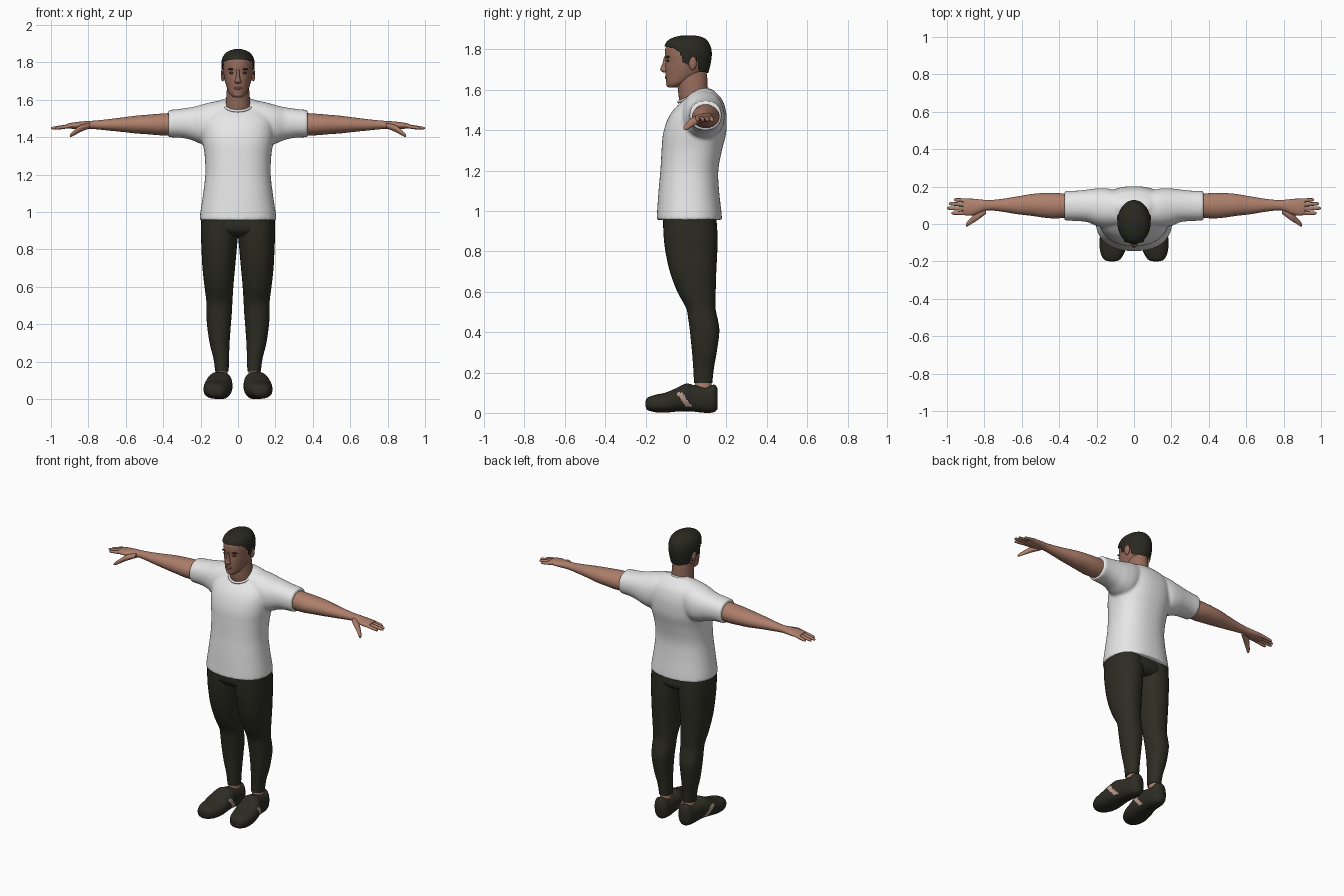
import bpy, bmesh, math


def material(name, r, g, b):
    m = bpy.data.materials.new(name)
    m.diffuse_color = (r, g, b, 1)
    return m


SKIN = material("skin", 0.42, 0.21, 0.145)
FACE = material("face skin", 0.31, 0.15, 0.105)
SHIRT = material("white cotton", 0.80, 0.80, 0.80)
PANTS = material("dark olive cloth", 0.026, 0.026, 0.017)
HAIR = material("dark hair", 0.022, 0.022, 0.015)
SHOE = material("dark shoe", 0.026, 0.025, 0.017)
PATCH = material("tan shoe stripe", 0.48, 0.33, 0.26)
LIPS = material("lips", 0.22, 0.08, 0.06)
EYE = material("eye", 0.06, 0.04, 0.035)


def finish(name, bm, mats):
    bmesh.ops.recalc_face_normals(bm, faces=bm.faces)
    me = bpy.data.meshes.new(name)
    bm.to_mesh(me)
    bm.free()
    for m in mats:
        me.materials.append(m)
    ob = bpy.data.objects.new(name, me)
    bpy.context.collection.objects.link(ob)
    return ob


def spline(secs, sub):
    """Smooth curve through the section tuples."""
    out = []
    for i in range(len(secs) - 1):
        p0, p1, p2 = secs[max(i - 1, 0)], secs[i], secs[i + 1]
        p3 = secs[min(i + 2, len(secs) - 1)]
        for k in range(sub):
            t = k / sub
            out.append([b + 0.5 * t * (c - a + t * (2 * a - 5 * b + 4 * c - d + t * (3 * (b - c) + d - a)))
                        for a, b, c, d in zip(p0, p1, p2, p3)])
    return out + [list(secs[-1])]


def power(v, e):
    return math.copysign(abs(v) ** (2 / e), v)


def add_loft(bm, axis, secs, n=32, e=2.0, side=1, sub=5):
    """Sections are (position on axis, a0, a1, b0, b1) bounds of an oval."""
    rings = []
    for t, a0, a1, b0, b1 in spline(secs, sub):
        ring = []
        for k in range(n):
            w = 2 * math.pi * k / n
            a = (a0 + a1) / 2 + (a1 - a0) / 2 * power(math.cos(w), e)
            b = (b0 + b1) / 2 + (b1 - b0) / 2 * power(math.sin(w), e)
            x, y, z = {"x": (t, a, b), "y": (a, t, b), "z": (a, b, t)}[axis]
            ring.append(bm.verts.new((x * side, y, z)))
        rings.append(ring)
    for r, s in zip(rings, rings[1:]):
        for k in range(n):
            bm.faces.new((r[k], r[(k + 1) % n], s[(k + 1) % n], s[k]))
    bm.faces.new(rings[0])
    bm.faces.new(rings[-1])


def loft(name, axis, secs, mats, rule=None, **kw):
    bm = bmesh.new()
    add_loft(bm, axis, secs, **kw)
    if rule:
        for f in bm.faces:
            f.material_index = rule(f.calc_center_median())
    return finish(name, bm, mats)


def sym(secs):
    """Sections centred on x = 0: (z, half width, y0, y1)."""
    return [(z, -w, w, a, b) for z, w, a, b in secs]


def ball(name, c, r, mat):
    bm = bmesh.new()
    bmesh.ops.create_uvsphere(bm, u_segments=20, v_segments=12, radius=1)
    for v in bm.verts:
        v.co = [c[i] + v.co[i] * r[i] for i in range(3)]
    return finish(name, bm, [mat])


# Shirt: torso and two sleeves fused into one smooth skin
bm = bmesh.new()
add_loft(bm, "z", sym([(0.955, .206, -.146, .179), (1.0, .201, -.143, .175), (1.1, .186, -.136, .164),
                       (1.2, .175, -.127, .16), (1.3, .178, -.121, .178), (1.38, .19, -.114, .198),
                       (1.45, .195, -.093, .202), (1.5, .19, -.063, .197), (1.55, .165, -.013, .18),
                       (1.585, .12, .03, .15), (1.606, .075, .055, .125)]), n=48, e=2.3)
for s in (1, -1):
    add_loft(bm, "x", [(.06, -.01, .17, 1.42, 1.60), (.14, -.02, .19, 1.36, 1.588), (.2, -.01, .19, 1.365, 1.572),
                       (.25, .01, .184, 1.385, 1.56), (.31, .016, .178, 1.397, 1.551),
                       (.373, .018, .176, 1.399, 1.545)], side=s, e=2.2)
shirt = finish("shirt", bm, [SHIRT])
rm = shirt.modifiers.new("fuse", "REMESH")
rm.mode = "VOXEL"
rm.voxel_size = 0.008
rm.use_smooth_shade = True
sm = shirt.modifiers.new("soften", "SMOOTH")
sm.factor = 0.5
sm.iterations = 6

# Collar rim
bpy.ops.mesh.primitive_torus_add(major_radius=.073, minor_radius=.007, major_segments=40, minor_segments=10,
                                 location=(0, .036, 1.572), rotation=(0.42, 0, 0))
collar = bpy.context.object
collar.name = "shirt_collar"
collar.scale.y = 1.08
collar.data.materials.append(SHIRT)

# Neck and head
loft("neck", "z", sym([(1.5, .07, -.02, .12), (1.56, .067, -.035, .112), (1.6, .064, -.04, .108),
                       (1.65, .06, -.045, .106), (1.7, .055, -.04, .1)]), [FACE])
loft("head", "z", sym([(1.611, .022, -.085, -.05), (1.63, .044, -.096, .0), (1.66, .058, -.101, .06),
                       (1.70, .07, -.103, .104), (1.74, .077, -.101, .115), (1.78, .079, -.105, .117),
                       (1.82, .074, -.096, .108), (1.85, .05, -.06, .08), (1.862, .02, -.02, .04)]),
     [FACE], n=40)
loft("nose", "z", [(1.765, -.008, .008, -.109, -.08), (1.735, -.009, .009, -.115, -.08),
                   (1.71, -.013, .013, -.125, -.08), (1.697, -.018, .018, -.127, -.08),
                   (1.686, -.012, .012, -.113, -.08)], [FACE], n=20)
ball("mouth", (0, -.098, 1.662), (.023, .007, .007), LIPS)
ball("chin", (0, -.083, 1.629), (.026, .015, .016), FACE)
for s, tag in ((1, "left"), (-1, "right")):
    ball(tag + "_eye", (s * .032, -.088, 1.744), (.014, .008, .006), EYE)
    ball(tag + "_eyebrow", (s * .034, -.089, 1.763), (.02, .010, .005), HAIR)
    ball(tag + "_ear", (s * .081, .033, 1.732), (.011, .02, .034), FACE)

# Hair: shell trimmed along a hairline given as (y, z) points
LINE = [(-.2, 1.818), (-.11, 1.816), (-.06, 1.805), (-.03, 1.785), (-.01, 1.73), (.012, 1.725),
        (.03, 1.765), (.05, 1.76), (.065, 1.69), (.2, 1.675)]


def hairline(y):
    for (y0, z0), (y1, z1) in zip(LINE, LINE[1:]):
        if y <= y1:
            return z0 + (z1 - z0) * (y - y0) / (y1 - y0)
    return LINE[-1][1]


bm = bmesh.new()
add_loft(bm, "z", sym([(1.66, .066, -.05, .105), (1.70, .078, -.08, .115), (1.74, .086, -.1, .124),
                       (1.78, .089, -.108, .128), (1.815, .086, -.107, .122), (1.842, .073, -.092, .107),
                       (1.86, .05, -.06, .083), (1.87, .02, -.015, .04)]), n=72, sub=8)
bmesh.ops.delete(bm, geom=[f for f in bm.faces
                           if f.calc_center_median().z < hairline(f.calc_center_median().y)], context="FACES")
finish("hair", bm, [HAIR])

# Waist of the trousers
loft("trouser_waist", "z", sym([(.87, .1, -.07, .12), (.9, .185, -.108, .152), (.95, .195, -.113, .15),
                                (1.0, .18, -.1, .14)]), [PANTS], e=2.4)


def shoe_rule(c):
    mid = -.01 - .7 * (c.z - .065)
    return 1 if .03 < c.z < .1 and abs(c.y - mid) < .015 else 0


# Fingers: tip x, y at knuckle, y at tip
FINGERS = {"little": (.962, .124, .13), "ring": (.99, .102, .109),
           "middle": (1.0, .08, .085), "index": (.977, .058, .058)}

for s, tag in ((1, "left"), (-1, "right")):
    # Arm with palm
    loft(tag + "_arm", "x", [(.34, .035, .16, 1.41, 1.53), (.42, .03, .166, 1.41, 1.525),
                             (.48, .034, .166, 1.415, 1.52), (.55, .044, .16, 1.42, 1.514),
                             (.62, .052, .148, 1.428, 1.505), (.70, .065, .135, 1.436, 1.495),
                             (.77, .073, .128, 1.443, 1.488), (.81, .065, .13, 1.443, 1.486),
                             (.86, .047, .135, 1.443, 1.481), (.9, .046, .134, 1.446, 1.475),
                             (.915, .052, .13, 1.452, 1.47)], [SKIN], side=s)
    for f, (tip, y0, y1) in FINGERS.items():
        secs = []
        for k, r in ((0, .0115), (.35, .011), (.7, .0098), (.92, .008), (1, .003)):
            x, y, z = .88 + (tip - .88) * k, y0 + (y1 - y0) * k, 1.462 - .015 * k
            secs.append((x, y - r, y + r, z - r * .9, z + r * .9))
        loft(f"{tag}_{f}_finger", "x", secs, [SKIN], side=s, n=14, sub=3)
    loft(tag + "_thumb", "x", [(.79, .055, .1, 1.448, 1.476), (.84, .018, .065, 1.428, 1.465),
                               (.87, .0, .036, 1.412, 1.442), (.89, -.013, .014, 1.402, 1.425),
                               (.898, -.012, .0, 1.402, 1.412)], [SKIN], side=s, n=18)

    # Trouser leg
    loft(tag + "_trouser_leg", "z", [(.148, .05, .122, .04, .13), (.22, .048, .132, .036, .138),
                                     (.3, .045, .152, .03, .152), (.4, .038, .166, .02, .165),
                                     (.46, .033, .168, .012, .158), (.52, .03, .169, .0, .146),
                                     (.6, .025, .179, -.043, .147), (.7, .016, .19, -.08, .15),
                                     (.8, .007, .195, -.102, .155), (.88, .0, .198, -.111, .156),
                                     (.97, .0, .197, -.114, .15)], [PANTS], side=s, e=2.2)

    # Ankle and shoe
    loft(tag + "_ankle", "z", [(.07, .052, .118, .04, .13), (.12, .055, .117, .043, .127),
                               (.17, .056, .116, .046, .124)], [SKIN], side=s, n=24)
    loft(tag + "_shoe", "y", [(-.2, .105, .13, .03, .06), (-.19, .075, .16, .014, .076),
                              (-.15, .05, .18, .003, .09), (-.1, .036, .184, .001, .101),
                              (-.05, .03, .18, .006, .122), (0, .031, .166, .008, .145),
                              (.04, .034, .152, .006, .138), (.1, .036, .14, 0, .13),
                              (.14, .044, .13, .004, .14), (.157, .065, .11, .02, .12)],
         [SHOE, PATCH], rule=shoe_rule, side=s, n=48, e=2.4, sub=8)

# Smooth shading with crisp rims
for ob in bpy.context.scene.objects:
    ob.select_set(True)
bpy.context.view_layer.objects.active = shirt
bpy.ops.object.shade_smooth_by_angle(angle=math.radians(45))
